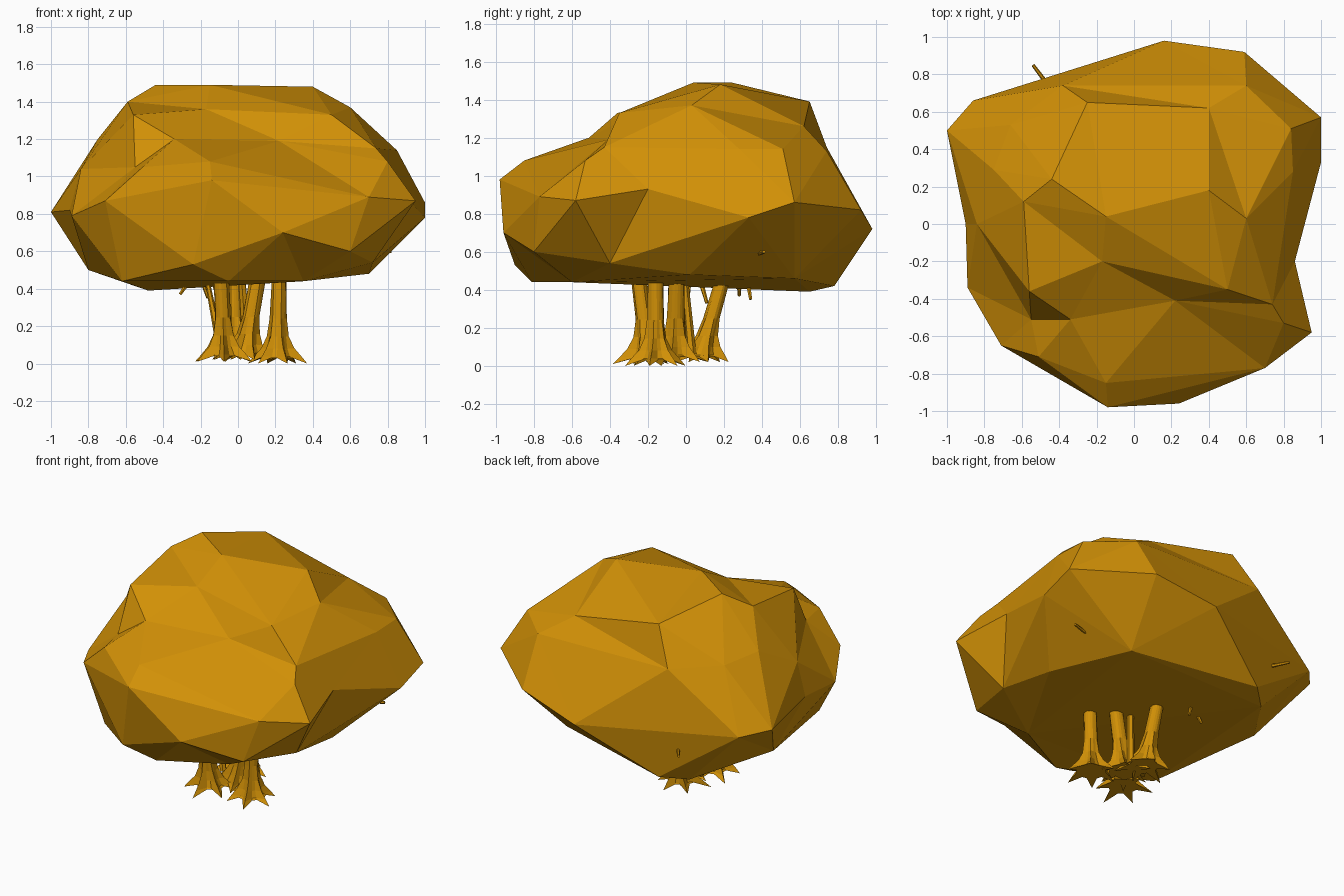
import bpy, bmesh, math, random
from mathutils import Vector

if "Cube" in bpy.data.objects:
    bpy.data.objects.remove(bpy.data.objects["Cube"])

random.seed(4)
mat = bpy.data.materials.new("autumn_ochre")
mat.diffuse_color = (0.64, 0.28, 0.002, 1)
mat.use_nodes = True
mat.node_tree.nodes["Principled BSDF"].inputs["Base Color"].default_value = mat.diffuse_color


def finish(name, bm):
    bmesh.ops.recalc_face_normals(bm, faces=bm.faces)
    me = bpy.data.meshes.new(name)
    bm.to_mesh(me)
    bm.free()
    me.materials.append(mat)
    ob = bpy.data.objects.new(name, me)
    bpy.context.collection.objects.link(ob)
    return ob


# Canopy: corner points, skinned by the hull of their directions, so dents survive
corners = [
    (-.14, -.98, .98), (.24, -.96, .70), (.6, -.8, .6), (.70, -.77, .89),
    (.95, -.58, .87), (.8, -.53, 1.08), (.5, -.35, 1.33), (.22, -.41, 1.19),
    (.74, -.43, 1.15), (.6, .03, 1.37), (.4, .18, 1.48), (-.15, .04, 1.49),
    (-.44, .24, 1.49), (-.25, .65, 1.39), (.4, .62, 1.26), (.6, .74, 1.13),
    (.84, .51, 1.14), (1, .57, .86), (1, .33, .78), (.59, .92, .82),
    (.16, .98, .72), (-1, .5, .81), (-.86, .66, .78), (-.66, .53, 1.17),
    (-.38, .74, 1.15), (-.75, .29, 1.2), (-.59, .12, 1.4), (-.56, -.36, 1.33),
    (-.55, -.51, 1.05), (-.34, -.51, 1.2), (-.17, -.2, 1.36), (-.51, -.71, 1.05),
    (-.71, -.65, .87), (-.15, -.85, 1.08), (-.89, -.34, .79), (-.84, 0, 1.04),
    (-.9, 0, .82), (.86, -.2, .93), (.72, -.4, .54), (.7, .02, .48),
    (.85, .28, 1.14), (-.05, -.81, .44), (-.62, -.55, .44), (-.48, .65, .39),
    (-.8, .2, .5), (-.34, .78, .42), (.5, .57, .46), (.35, -.6, .44),
    (-.24, -.9, .53)]
centre = Vector((0, 0, .85))
bm = bmesh.new()
home = {}
for c in corners:
    d = Vector(c) - centre
    d.z *= 1.7
    home[bm.verts.new(d.normalized() * .9 + d * .1)] = Vector(c)
bmesh.ops.convex_hull(bm, input=list(bm.verts))
for v in bm.verts:
    v.co = home[v]
finish("canopy", bm)


def loft(bm, rings):
    """Skin a stack of closed rings and cap both ends."""
    vs = [[bm.verts.new(p) for p in r] for r in rings]
    n = len(vs[0])
    for a, b in zip(vs, vs[1:]):
        for i in range(n):
            j = (i + 1) % n
            bm.faces.new((a[i], a[j], b[j], b[i]))
    bm.faces.new(vs[0][::-1])
    bm.faces.new(vs[-1])


def trunk(name, base, top, radius, turn, roots=6):
    """Leaning stem whose foot flares into separate root ridges."""
    bm = bmesh.new()
    n = roots * 3
    reach = [random.uniform(.85, 1.2) for _ in range(roots)]
    rings = []
    for t, flare in ((0, .13), (.08, .095), (.17, .055), (.3, .022), (.5, .006), (1, 0)):
        c = Vector(base).lerp(Vector(top), t)
        ring = []
        for i in range(n):
            a = turn + math.tau * i / n
            ridge = reach[i // 3] if i % 3 == 0 else .4
            r = radius * random.uniform(.93, 1.07) + flare * ridge
            drop = .03 if t == 0 and i % 3 else 0
            ring.append(c + Vector((r * math.cos(a), r * math.sin(a), drop)))
        rings.append(ring)
    loft(bm, rings)
    finish(name, bm)


def branch(name, a, b, r0, r1):
    """Tapered six-sided limb between two points."""
    a, b = Vector(a), Vector(b)
    q = (b - a).to_track_quat('Z', 'Y')
    bm = bmesh.new()
    loft(bm, [[p + q @ Vector((r * math.cos(k * math.tau / 6), r * math.sin(k * math.tau / 6), 0))
               for k in range(6)] for p, r in ((a, r0), (b, r1))])
    finish(name, bm)


# Four stems with flared roots
trunk("trunk_right", (.21, -.16, 0), (.22, -.16, .48), .04, -.2)
trunk("trunk_front", (-.07, -.19, .01), (-.09, -.25, .48), .04, .5)
trunk("trunk_middle", (.03, -.06, .02), (.11, -.05, .48), .042, .9)
trunk("trunk_back", (-.02, .07, .02), (-.03, .2, .48), .038, .3)

# Thin stems beside the trunks
branch("thin_stem_a", (-.09, -.03, .06), (-.17, .02, .47), .022, .012)
branch("thin_stem_b", (.05, .03, .06), (.02, -.01, .47), .025, .02)

# Twigs whose tips poke out of the leaves
for i, (a, b) in enumerate([
        ((-.42, .69, .62), (-.54, .85, .64)), ((.7, -.02, .76), (.86, -.02, .765)),
        ((.6, .36, .58), (.82, .41, .6)), ((-.24, .28, .47), (-.31, .28, .37)),
        ((-.14, .07, .47), (-.1, .11, .33)), ((-.2, .32, .47), (-.16, .34, .35))]):
    branch(f"twig_{i + 1}", a, b, .014, .009)
